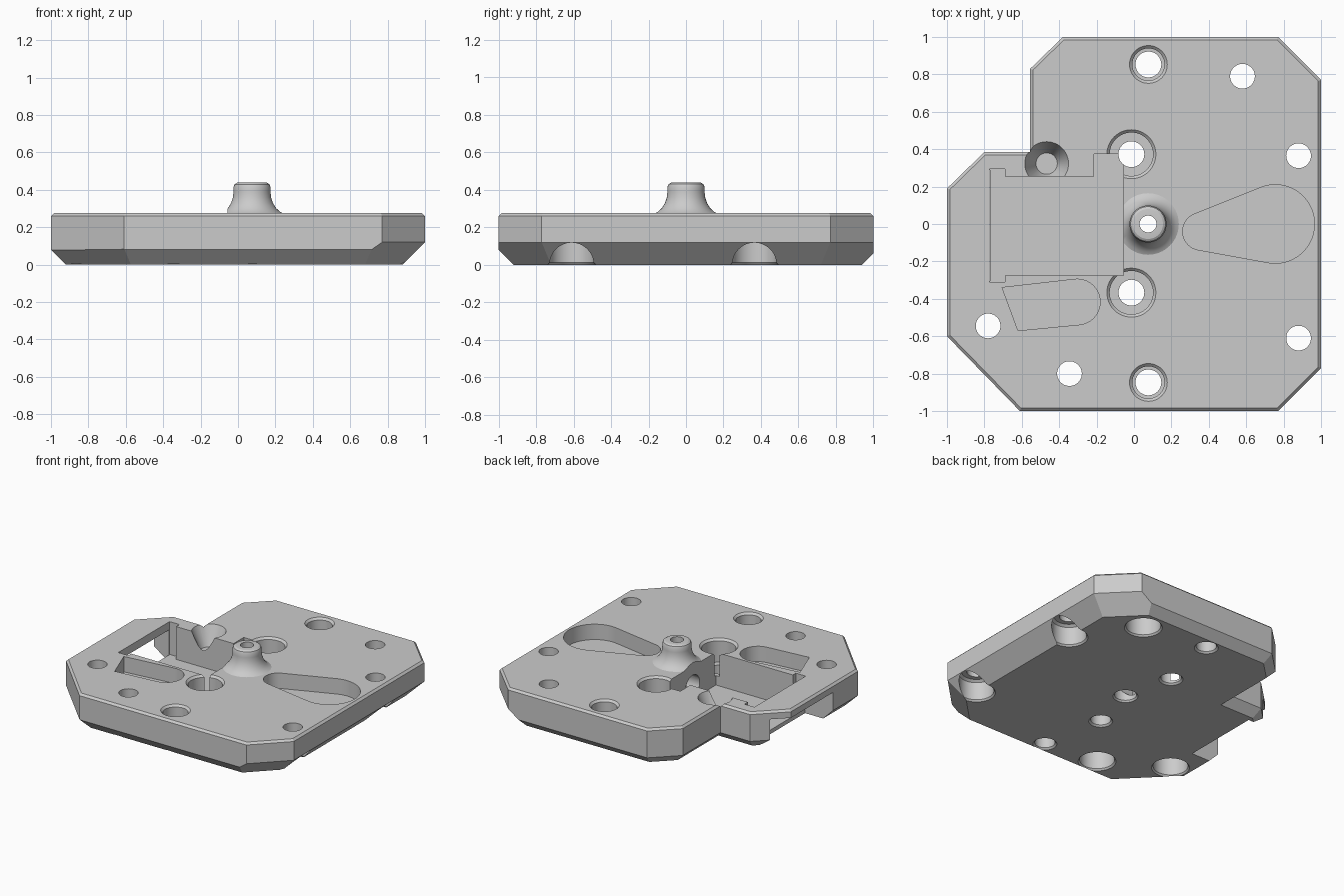
import bpy, bmesh
from math import sin, cos, radians, pi
from mathutils import Vector

if "Cube" in bpy.data.objects:
    bpy.data.objects.remove(bpy.data.objects["Cube"], do_unlink=True)

grey = bpy.data.materials.new("plain_grey")
grey.use_nodes = True
tone = (0.6, 0.6, 0.6, 1)
grey.diffuse_color = tone
grey.node_tree.nodes["Principled BSDF"].inputs["Base Color"].default_value = tone


def loft_mesh(rings):
    """Closed bmesh skinned through rings of equal point count."""
    bm = bmesh.new()
    loops = [[bm.verts.new(p) for p in ring] for ring in rings]
    n = len(loops[0])
    for a, b in zip(loops, loops[1:]):
        for i in range(n):
            j = (i + 1) % n
            bm.faces.new((a[i], a[j], b[j], b[i]))
    bm.faces.new(loops[0][::-1])
    bm.faces.new(loops[-1])
    bmesh.ops.recalc_face_normals(bm, faces=bm.faces[:])
    return bm


def to_object(name, bm):
    mesh = bpy.data.meshes.new(name)
    bm.to_mesh(mesh)
    bm.free()
    mesh.materials.append(grey)
    ob = bpy.data.objects.new(name, mesh)
    bpy.context.collection.objects.link(ob)
    return ob


def level(points, z):
    return [Vector((x, y, z)) for x, y in points]


def arc(cx, cy, r, a0, a1, n=24):
    angles = [radians(a0 + (a1 - a0) * i / n) for i in range(n + 1)]
    return [(cx + r * cos(a), cy + r * sin(a)) for a in angles]


def lathe(name, x, y, profile, n=48):
    return to_object(name, loft_mesh(
        [level(arc(x, y, r, 0, 360, n)[:-1], z) for r, z in profile]))


def prism(name, points, z0, z1):
    return to_object(name, loft_mesh([level(points, z0), level(points, z1)]))


def inset(points, d):
    """Mitred inset of a counter-clockwise outline."""
    out = []
    for i, p in enumerate(points):
        p, a, b = Vector(p), Vector(points[i - 1]), Vector(points[(i + 1) % len(points)])
        e, f = (p - a).normalized(), (b - p).normalized()
        n, m = Vector((-e.y, e.x)), Vector((-f.y, f.x))
        out.append(tuple(p + (n + m) * d / (1 + n.dot(m))))
    return out


def combine(target, tool, operation="DIFFERENCE"):
    mod = target.modifiers.new("combine", "BOOLEAN")
    mod.operation, mod.solver, mod.object = operation, "EXACT", tool
    bpy.context.view_layer.objects.active = target
    bpy.ops.object.modifier_apply(modifier=mod.name)
    bpy.data.objects.remove(tool, do_unlink=True)


# Base plate with bevelled rims
TOP = 0.275
outline = [(-1, -0.6), (-0.61, -1), (0.77, -1), (1, -0.77), (1, 0.77), (0.77, 1),
           (-0.38, 1), (-0.555, 0.83), (-0.555, 0.385), (-0.8, 0.385), (-1, 0.19)]
bm = loft_mesh([level(inset(outline, 0.06), 0), level(outline, 0.06),
                level(outline, TOP - 0.015), level(inset(outline, 0.015), TOP)])

# Wider lower bevels on the front, the sides and three corners
for x, y, d in [(0, -1, 0.08), (-1, 0, 0.08), (-0.805, -0.8, 0.08),
                (1, 0, 0.12), (0.885, -0.885, 0.12), (0.885, 0.885, 0.12)]:
    out = Vector((x, y, 0)).normalized()
    bmesh.ops.bisect_plane(bm, geom=bm.verts[:] + bm.edges[:] + bm.faces[:], dist=1e-5,
                           plane_co=(x, y, d), plane_no=out - Vector((0, 0, 1)),
                           clear_outer=True)
    bmesh.ops.holes_fill(bm, edges=[e for e in bm.edges if e.is_boundary], sides=0)
bmesh.ops.recalc_face_normals(bm, faces=bm.faces[:])
plate = to_object("base_plate", bm)

# Flared centre post
PX = 0.075
post = lathe("post", PX, 0, [
    (0.17, 0.2), (0.17, 0.272), (0.148, 0.284), (0.128, 0.303), (0.112, 0.33),
    (0.102, 0.36), (0.099, 0.39), (0.099, 0.415), (0.093, 0.43), (0.08, 0.438), (0.06, 0.44)], 64)
combine(plate, post, "UNION")

# Main pocket, opening under the rim on the right side
pocket = [(-0.772, -0.31), (-0.69, -0.31), (-0.69, -0.275), (-0.055, -0.275), (-0.055, 0.375),
          (-0.215, 0.375), (-0.215, 0.255), (-0.69, 0.255), (-0.69, 0.295), (-0.772, 0.295)]
combine(plate, prism("pocket", pocket, 0.03, 0.6))
combine(plate, prism("side_slot", [(-1.1, -0.305), (-0.77, -0.305), (-0.77, 0.29), (-1.1, 0.29)],
                     -0.1, 0.215))

# Shallow drop-shaped and round-ended recesses
drop = arc(0.755, 0, 0.21, -100, 112, 32) + arc(0.36, -0.04, 0.1, 112, 260, 16)
combine(plate, prism("drop_recess", drop, 0.16, 0.4))
tongue = [(-0.705, -0.34), (-0.62, -0.57)] + arc(-0.303, -0.417, 0.122, -84, 97)
combine(plate, prism("tongue_recess", tongue, 0.16, 0.4))

# Five through holes with wide counterbores underneath
for x, y in [(0.58, 0.79), (0.88, 0.365), (0.88, -0.61), (-0.345, -0.8), (-0.78, -0.545)]:
    combine(plate, lathe("magnet_hole", x, y, [
        (0.137, -0.01), (0.118, 0.012), (0.118, 0.145), (0.1, 0.16), (0.066, 0.161), (0.066, 0.4)]))

# Screw holes with counterbores on top
for side in (-1, 1):
    for x, y, wide in [(0.077, 0.85, 0.086), (-0.014, 0.37, 0.116)]:
        combine(plate, lathe("screw_hole", x, side * y + 0.003, [
            (0.092, -0.01), (0.069, 0.012), (0.069, 0.1), (wide, 0.101),
            (wide, TOP - 0.015), (wide + 0.025, TOP + 0.01)]))

# Conical recess at the inner corner
combine(plate, lathe("cone_recess", -0.467, 0.323, [(0.057, 0.13), (0.117, TOP), (0.121, 0.285)]))

# Bore through the post, and a cross bore into the pocket
combine(plate, lathe("post_bore", PX, 0, [
    (0.092, -0.01), (0.075, 0.012), (0.075, 0.17), (0.045, 0.2), (0.045, 0.5)]))
ring = arc(0, 0.125, 0.083, 0, 360, 40)[:-1]
cross = to_object("cross_bore", loft_mesh(
    [[Vector((x, y, z)) for y, z in ring] for x in (-0.2, PX)]))
combine(plate, cross)

# Smooth round walls, crisp edges
bpy.ops.object.select_all(action="DESELECT")
plate.select_set(True)
bpy.context.view_layer.objects.active = plate
bpy.ops.object.shade_smooth_by_angle(angle=radians(25))
